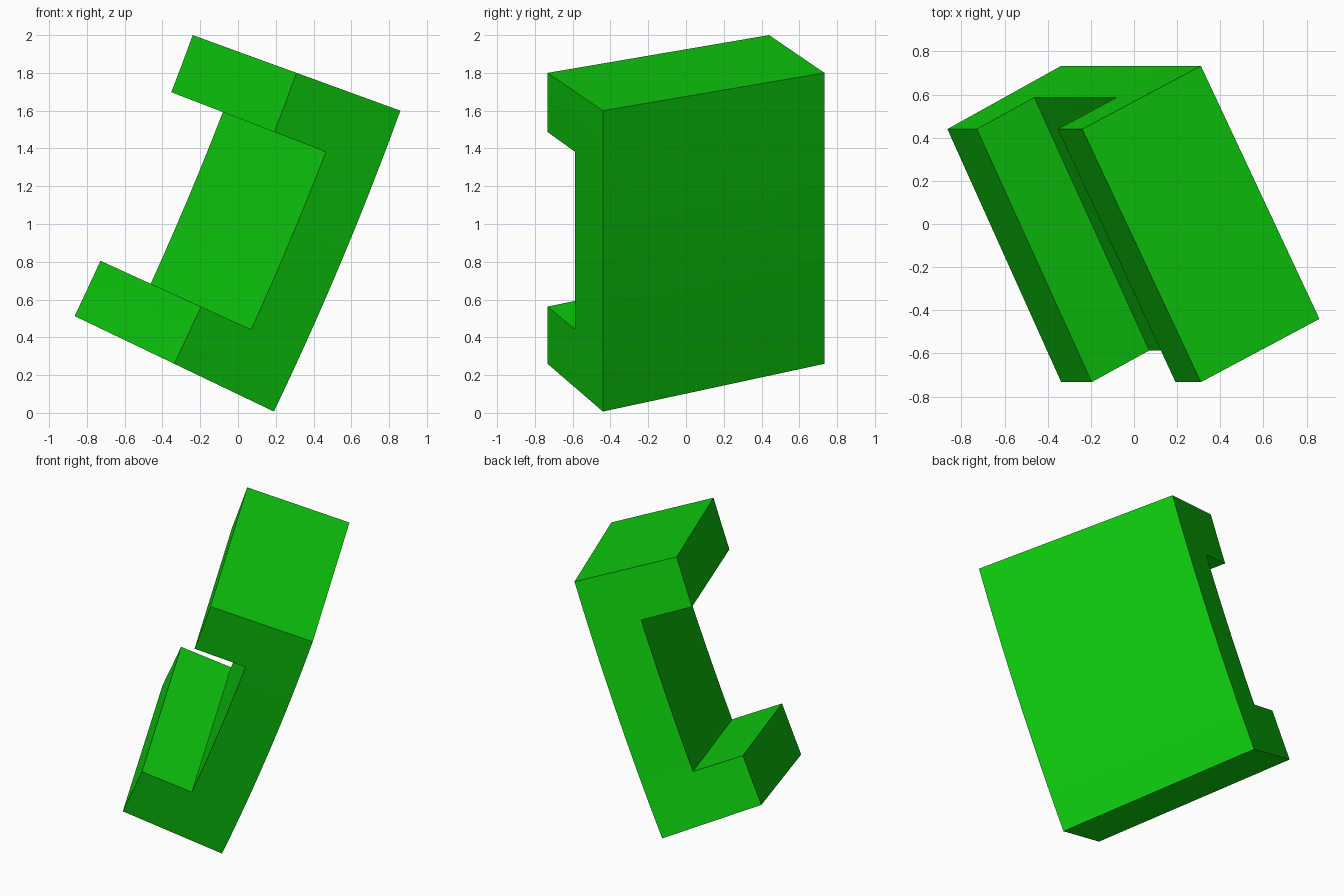
import bpy, bmesh, math
from mathutils import Vector

cube = bpy.data.objects.get("Cube")
if cube:
    bpy.data.objects.remove(cube, do_unlink=True)

# Single flat green
green = bpy.data.materials.new("bright green")
green.use_nodes = True
color = (0.004, 0.6, 0.004, 1)
green.diffuse_color = color
green.node_tree.nodes["Principled BSDF"].inputs["Base Color"].default_value = color

# C-shaped profile: two depth columns, ten height rows, middle of the front column removed
bm = bmesh.new()
bmesh.ops.create_grid(bm, x_segments=2, y_segments=10, size=0.5)
recess = [f for f in bm.faces
          if f.calc_center_median().x < 0 and abs(f.calc_center_median().y) < 0.3]
bmesh.ops.delete(bm, geom=recess, context='FACES')

# Extrude the profile across the width
new = bmesh.ops.extrude_face_region(bm, geom=bm.faces[:])["geom"]
bmesh.ops.translate(bm, verts=[v for v in new if isinstance(v, bmesh.types.BMVert)],
                    vec=(0, 0, 1))

# Turn the unit block about the vertical, then bend it along a wide, tilted arc
RADIUS = 17.1
TOP, BOTTOM = math.radians(-20), math.radians(-25.6)
centre_x = 0.31 - RADIUS * math.cos(TOP)
centre_z = 1.80 - RADIUS * math.sin(TOP)
for v in bm.verts:
    depth, height, width = v.co.x, v.co.y + 0.5, v.co.z - 0.5
    out = 0.585 * depth + 0.585 * width
    side = 0.293 * depth - 1.173 * width
    angle = BOTTOM + (TOP - BOTTOM) * height
    v.co = Vector((centre_x + (RADIUS + out) * math.cos(angle), side,
                   centre_z + (RADIUS + out) * math.sin(angle)))

bmesh.ops.recalc_face_normals(bm, faces=bm.faces[:])
mesh = bpy.data.meshes.new("curved_bracket")
bm.to_mesh(mesh)
bm.free()
mesh.materials.append(green)

bracket = bpy.data.objects.new("curved_bracket", mesh)
bpy.context.collection.objects.link(bracket)
bpy.ops.object.select_all(action='DESELECT')
bracket.select_set(True)
bpy.context.view_layer.objects.active = bracket
bpy.ops.object.shade_smooth_by_angle(angle=math.radians(30))
